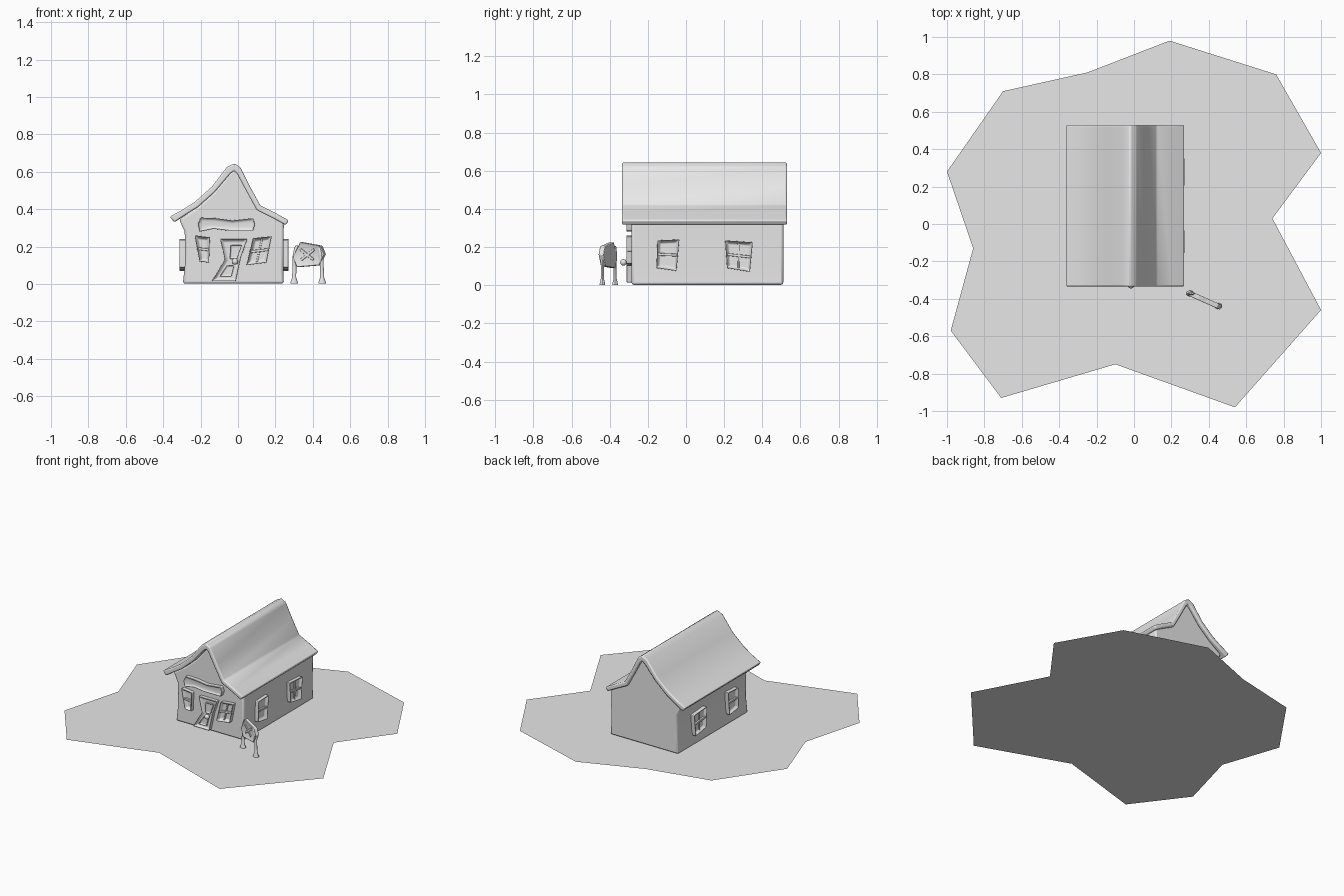
import bpy, bmesh, math
from mathutils import Matrix, Vector

cube = bpy.data.objects.get("Cube")
if cube:
    bpy.data.objects.remove(cube)

grey = bpy.data.materials.new("plain grey")
grey.use_nodes = True
grey.diffuse_color = (0.8, 0.8, 0.8, 1)
grey.node_tree.nodes["Principled BSDF"].inputs["Base Color"].default_value = (0.8, 0.8, 0.8, 1)


def frame(u, v, origin):
    """Matrix whose local x, y, z run along u, v and outward."""
    u, v = Vector(u), Vector(v)
    return Matrix.Translation(origin) @ Matrix((u, v, u.cross(v))).transposed().to_4x4()


def finish(name, bm, bevel=0.0):
    mesh = bpy.data.meshes.new(name)
    bm.to_mesh(mesh)
    bm.free()
    mesh.materials.append(grey)
    obj = bpy.data.objects.new(name, mesh)
    bpy.context.collection.objects.link(obj)
    if bevel:
        mod = obj.modifiers.new("soft edges", "BEVEL")
        mod.width, mod.segments, mod.limit_method = bevel, 2, "ANGLE"
    bpy.ops.object.select_all(action="DESELECT")
    obj.select_set(True)
    bpy.context.view_layer.objects.active = obj
    bpy.ops.object.shade_smooth_by_angle(angle=math.radians(40))


def skin(bm, loops):
    """Closed solid through a stack of vertex rings; returns the last cap."""
    for lo, hi in zip(loops, loops[1:]):
        for i in range(len(lo)):
            j = (i + 1) % len(lo)
            bm.faces.new((lo[i], lo[j], hi[j], hi[i]))
    bm.faces.new(loops[0][::-1])
    cap = bm.faces.new(loops[-1])
    bmesh.ops.recalc_face_normals(bm, faces=bm.faces)
    return cap


def slab(name, pts, mat, low, high, rim=0.0, sink=0.0, bevel=0.004):
    """Extruded outline; a rim gives the outer face a raised border."""
    bm = bmesh.new()
    cap = skin(bm, [[bm.verts.new((u, v, d)) for u, v in pts] for d in (low, high)])
    if rim:
        bmesh.ops.inset_region(bm, faces=[cap], thickness=rim, use_even_offset=True)
        for vert in cap.verts:
            vert.co.z -= sink
    bm.transform(mat)
    finish(name, bm, bevel)


def bar(name, a, b, width, mat, low, high):
    a, b = Vector(a), Vector(b)
    side = (b - a).normalized().orthogonal() * width / 2
    slab(name, [a + side, b + side, b - side, a - side], mat, low, high, bevel=0.002)


def window(name, corners, mat, upright=True):
    """Crooked frame; the four corners start at the lower left, anticlockwise."""
    slab(name + "_frame", corners, mat, -0.02, 0.03, rim=0.016, sink=0.02)
    c = [Vector(p) for p in corners]
    mids = [c[i].lerp(c[(i + 1) % 4], 0.5) for i in range(4)]
    bar(name + "_crossbar", mids[3], mids[1], 0.014, mat, 0, 0.022)
    if upright:
        bar(name + "_upright", mids[0], mids[2], 0.009, mat, 0, 0.018)


def lathe(name, rings, origin, sides=10):
    """Stack of rings given as (x shift, height, radius)."""
    bm = bmesh.new()
    turns = [math.tau * i / sides for i in range(sides)]
    skin(bm, [[bm.verts.new((dx + r * math.cos(t), r * 0.75 * math.sin(t), z)) for t in turns]
              for dx, z, r in rings])
    bm.transform(Matrix.Translation(origin))
    finish(name, bm)


# Ground
outline = [(.19, .98), (-.25, .81), (-.7, .71), (-1, .28), (-.86, -.13), (-.98, -.57), (-.71, -.93),
           (-.1, -.75), (.54, -.98), (1, -.46), (.74, .03), (1, .38), (.76, .8)]
bm = bmesh.new()
bm.faces.new([bm.verts.new((x, y, 0)) for x, y in outline])
finish("ground", bm)

# Walls and roof share the front-facing frame, with depth running towards -y
front = frame((1, 0, 0), (0, 0, 1), (0, 0, 0))
walls = [(-.295, .002), (.245, .002), (.242, .1), (.245, .33), (.11, .405), (.05, .51), (0, .595),
         (-.02, .61), (-.045, .595), (-.13, .49), (-.22, .41), (-.315, .345), (-.285, .28), (-.282, .12)]
slab("house_walls", walls, front, -.51, .285, bevel=0.012)

roof_top = [(-.365, .36), (-.3, .395), (-.23, .44), (-.14, .52), (-.06, .625), (-.02, .645),
            (.012, .625), (.065, .52), (.12, .42), (.2, .38), (.272, .34)]
roof_under = [(.255, .315), (.19, .35), (.1, .395), (.04, .505), (-.005, .59), (-.02, .605),
              (-.04, .59), (-.125, .49), (-.215, .41), (-.28, .37), (-.34, .33)]
slab("roof", roof_top + roof_under, front, -.53, .335, bevel=0.008)

# Front door with panels and knob
face = frame((1, 0, 0), (0, 0, 1), (0, -.285, 0))
door = [(-.14, .015), (-.012, .015), (.015, .14), (.05, .24), (-.095, .24), (-.07, .13)]
slab("door", door, face, -.02, .028, rim=0.014, sink=0.014)
slab("door_upper_panel", [(-.045, .135), (-.005, .135), (.022, .21), (-.04, .21)],
     face, 0, .026, rim=0.008, sink=0.008, bevel=0.002)
slab("door_lower_panel", [(-.1, .04), (-.035, .04), (-.02, .1), (-.06, .1)],
     face, 0, .026, rim=0.008, sink=0.008, bevel=0.002)
bm = bmesh.new()
bmesh.ops.create_uvsphere(bm, u_segments=12, v_segments=8, radius=.017,
                          matrix=Matrix.Translation((-.016, -.328, .12)))
finish("door_knob", bm)
bar("knob_stem", (-.02, .12), (-.012, .12), .008, face, 0, .035)

# Front windows and name board
window("front_right_window", [(-.205, .12), (-.155, .115), (-.15, .25), (-.232, .26)], face, False)
window("front_left_window", [(.045, .1), (.152, .115), (.18, .255), (.08, .245)], face)
board = [(-.205, .28), (-.13, .295), (-.05, .285), (.08, .285), (.092, .32), (.08, .352),
         (-.03, .34), (-.12, .352), (-.2, .355), (-.215, .32)]
slab("name_board", board, face, -.02, .03, rim=0.012, sink=0.01)

# Side windows, the same on both walls
left = frame((0, 1, 0), (0, 0, 1), (.242, 0, 0))
right = frame((0, -1, 0), (0, 0, 1), (-.285, 0, 0))
side_windows = {"fore": [(-.155, .09), (-.05, .075), (-.035, .24), (-.15, .235)],
                "aft": [(.215, .09), (.335, .07), (.35, .225), (.205, .235)]}
for label, pts in side_windows.items():
    flipped = [(-pts[i][0], pts[i][1]) for i in (1, 0, 3, 2)]
    window(f"left_{label}_window", pts, left, label == "aft")
    window(f"right_{label}_window", flipped, right, label == "aft")

# Free-standing sign on two bowed legs
turn = math.radians(-24)
sign = frame((math.cos(turn), math.sin(turn), 0), (0, 0, 1), (.375, -.405, 0))
sign_outline = [(-.085, .145), (-.06, .09), (.07, .1), (.1, .16), (.08, .205), (-.04, .225)]
slab("sign_board", sign_outline, sign, -.013, .016, rim=0.014, sink=0.007)
for end in (-1, 1):
    bar("sign_ornament", (-.035 * end, .13), (.04 * end, .185), .014, sign, 0, .014)
    leg = [(0, .002, .021), (0, .012, .019), (0, .035, .011), (-.002 * end, .1, .01),
           (-.006 * end, .15, .014), (-.012 * end, .195, .011), (-.014 * end, .205, .006)]
    lathe("sign_leg", leg, sign @ Vector((.082 * end, 0, 0)))
